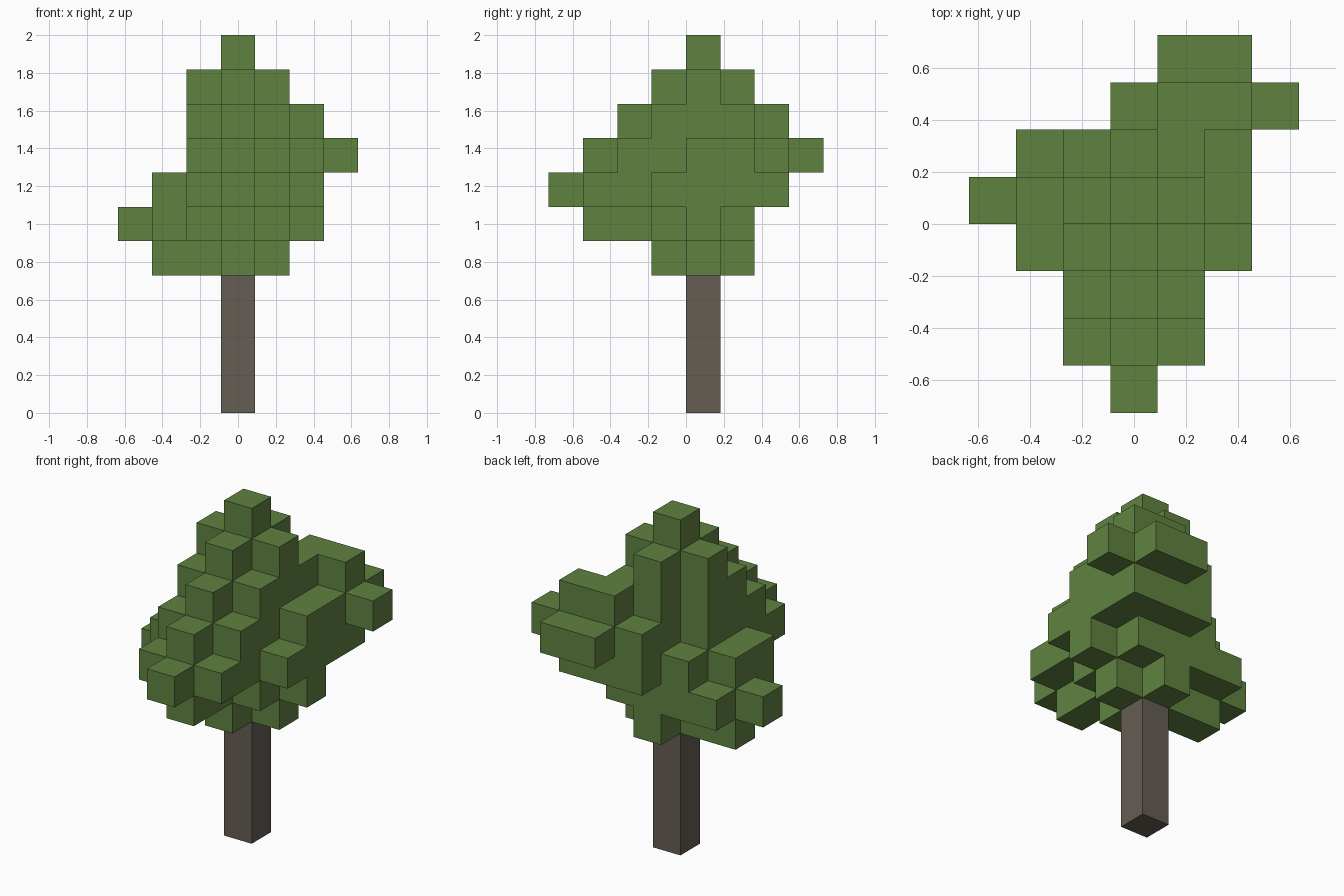
import bpy
import bmesh
from mathutils import Vector

cube = bpy.data.objects.get("Cube")
if cube:
    bpy.data.objects.remove(cube, do_unlink=True)

UNIT = 2 / 11          # block size: the tree is eleven blocks tall
TRUNK_BLOCKS = 4


def make_material(name, color):
    mat = bpy.data.materials.new(name)
    mat.use_nodes = True
    mat.diffuse_color = color
    mat.node_tree.nodes["Principled BSDF"].inputs["Base Color"].default_value = color
    return mat


def make_object(name, bm, mat):
    mesh = bpy.data.meshes.new(name)
    bm.to_mesh(mesh)
    bm.free()
    mesh.materials.append(mat)
    obj = bpy.data.objects.new(name, mesh)
    bpy.context.collection.objects.link(obj)
    return obj


def block_shell(cells):
    """Outer skin of a set of unit blocks, scaled to the model size."""
    directions = [Vector(d) for d in
                  ((1, 0, 0), (-1, 0, 0), (0, 1, 0), (0, -1, 0), (0, 0, 1), (0, 0, -1))]
    bm = bmesh.new()
    for cell in cells:
        center = Vector(cell) + Vector((0, 0.5, 0.5))
        for normal in directions:
            neighbour = tuple(int(a + b) for a, b in zip(cell, normal))
            if neighbour in cells:
                continue
            side = Vector((normal.y, normal.z, normal.x))
            up = normal.cross(side)
            corners = [center + (normal + p * side + q * up) / 2
                       for p, q in ((-1, -1), (1, -1), (1, 1), (-1, 1))]
            bm.faces.new([bm.verts.new(c * UNIT) for c in corners])
    bmesh.ops.remove_doubles(bm, verts=bm.verts, dist=UNIT / 100)
    return bm


leaf_green = make_material("leaf green", (0.117, 0.223, 0.051, 1))
bark_brown = make_material("bark brown", (0.130, 0.109, 0.087, 1))

# Crown layers from the bottom up: {column: (first row, last row)}
layers = [
    {-2: (0, 0), -1: (0, 0), 0: (-1, 1), 1: (0, 0)},
    {-3: (0, 0), -2: (-1, 1), -1: (-2, 1), 0: (-3, 1), 1: (-1, 1), 2: (0, 0)},
    {-2: (-1, 0), -1: (-3, 1), 0: (-4, 2), 1: (-3, 2), 2: (-1, 2)},
    {-1: (-2, 0), 0: (-3, 2), 1: (-2, 3), 2: (0, 3), 3: (2, 2)},
    {-1: (-1, 0), 0: (-2, 1), 1: (-1, 2), 2: (2, 2)},
    {-1: (0, 0), 0: (-1, 1), 1: (0, 0)},
    {0: (0, 0)},
]
crown_cells = {(column, row, level)
               for level, layer in enumerate(layers, start=TRUNK_BLOCKS)
               for column, (first, last) in layer.items()
               for row in range(first, last + 1)}
make_object("crown", block_shell(crown_cells), leaf_green)

# Trunk: one tall square post under the crown
bm = bmesh.new()
bmesh.ops.create_cube(bm, size=UNIT)
bmesh.ops.scale(bm, vec=(1, 1, TRUNK_BLOCKS), verts=bm.verts)
bmesh.ops.translate(bm, vec=(0, UNIT / 2, UNIT * TRUNK_BLOCKS / 2), verts=bm.verts)
make_object("trunk", bm, bark_brown)
